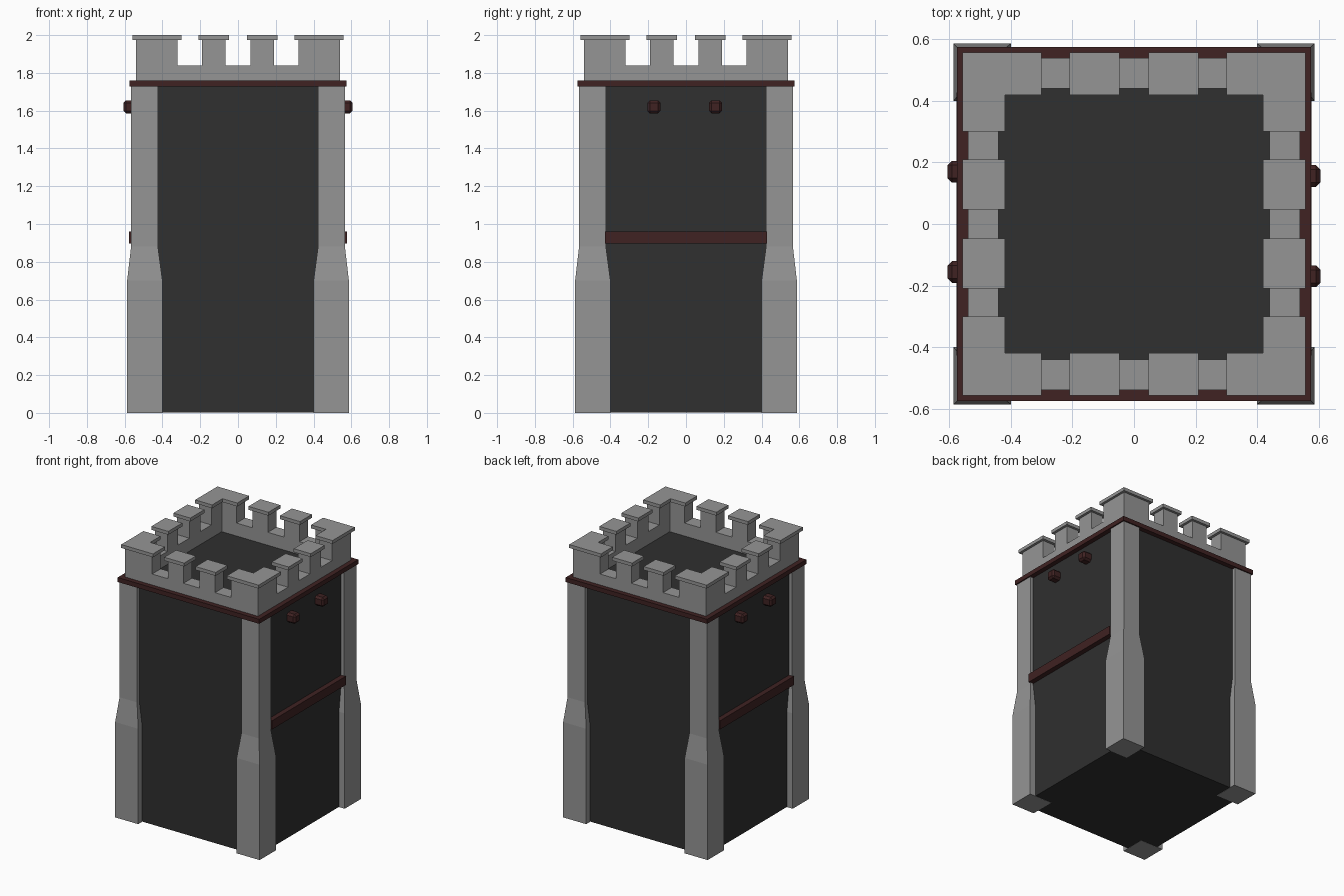
import bpy, bmesh, math
from mathutils import Matrix, Vector

cube = bpy.data.objects.get("Cube")
if cube:
    bpy.data.objects.remove(cube, do_unlink=True)


def material(name, rgb):
    mat = bpy.data.materials.new(name)
    mat.use_nodes = True
    mat.diffuse_color = (*rgb, 1)
    mat.node_tree.nodes["Principled BSDF"].inputs["Base Color"].default_value = (*rgb, 1)
    return mat


STONE = material("light grey stone", (0.30, 0.30, 0.30))
WALL = material("dark slate", (0.029, 0.029, 0.029))
WOOD = material("dark red wood", (0.05, 0.016, 0.016))


def finish(name, bm, mat):
    bmesh.ops.recalc_face_normals(bm, faces=bm.faces)
    mesh = bpy.data.meshes.new(name)
    bm.to_mesh(mesh)
    bm.free()
    mesh.materials.append(mat)
    obj = bpy.data.objects.new(name, mesh)
    bpy.context.collection.objects.link(obj)
    return obj


def box(name, lo, hi, mat, bevel=0):
    bm = bmesh.new()
    lo, hi = Vector(lo), Vector(hi)
    bmesh.ops.create_cube(bm, size=1, matrix=Matrix.Translation((lo + hi) / 2) @ Matrix.Diagonal((*(hi - lo), 1)))
    if bevel:
        bmesh.ops.bevel(bm, geom=bm.edges[:], offset=bevel, segments=1, affect='EDGES')
    return finish(name, bm, mat)


def square_ring(name, outer, inner, z0, z1, mat):
    # Rectangle section swept round four corners
    bm = bmesh.new()
    section = [(inner, z0), (outer, z0), (outer, z1), (inner, z1)]
    loops = []
    for sx, sy in ((1, 1), (-1, 1), (-1, -1), (1, -1)):
        loops.append([bm.verts.new((r * sx, r * sy, z)) for r, z in section])
    for i in range(4):
        a, b = loops[i], loops[(i + 1) % 4]
        for j in range(4):
            k = (j + 1) % 4
            bm.faces.new((a[j], a[k], b[k], b[j]))
    return finish(name, bm, mat)


def loft(name, sections, mat):
    # Stack of matching outlines, each given as (points, height)
    bm = bmesh.new()
    loops = [[bm.verts.new((x, y, z)) for x, y in pts] for pts, z in sections]
    bm.faces.new(loops[0])
    bm.faces.new(loops[-1])
    for a, b in zip(loops, loops[1:]):
        for i in range(len(a)):
            k = (i + 1) % len(a)
            bm.faces.new((a[i], a[k], b[k], b[i]))
    return finish(name, bm, mat)


def turn_copies(obj, count):
    # Repeat a part around the tower axis
    for i in range(1, count):
        twin = obj.copy()
        twin.name = f"{obj.name}_{i + 1}"
        twin.rotation_euler.z = math.tau * i / count
        bpy.context.collection.objects.link(twin)


def square(a, b):
    return [(a, a), (b, a), (b, b), (a, b)]


def corner(outer, inner, end):
    return [(end, inner), (inner, inner), (inner, end), (outer, end), (outer, outer), (end, outer)]


# Main tower block, whose top is the roof floor
box("tower_body", (-0.54, -0.54, 0.001), (0.54, 0.54, 1.745), WALL)

# Corner pillars, wider at the foot
foot, shaft = square(0.4, 0.587), square(0.424, 0.566)
turn_copies(loft("corner_pillar", [(foot, 0), (foot, 0.7), (shaft, 0.88), (shaft, 1.735)], STONE), 4)

# Trim band and parapet wall
square_ring("trim_band", 0.575, 0.46, 1.727, 1.76, WOOD)
square_ring("parapet_wall", 0.54, 0.44, 1.74, 1.84, STONE)

# Corner merlons with overhanging caps
turn_copies(loft("corner_merlon", [(corner(0.54, 0.44, 0.32), z) for z in (1.835, 1.978)], STONE), 4)
turn_copies(loft("corner_cap", [(corner(0.558, 0.42, 0.3), z) for z in (1.975, 2)], STONE), 4)

# Two middle merlons on each side
for side in (-1, 1):
    c = side * 0.128
    turn_copies(box("merlon", (c - 0.063, -0.54, 1.835), (c + 0.063, -0.44, 1.978), STONE), 4)
    turn_copies(box("merlon_cap", (c - 0.081, -0.558, 1.975), (c + 0.081, -0.42, 2), STONE), 4)

# Cross beams and pegs on the left and right sides
turn_copies(box("cross_beam", (0.52, -0.428, 0.896), (0.577, 0.428, 0.96), WOOD), 2)
for y in (-0.17, 0.156):
    turn_copies(box("peg", (0.52, y - 0.035, 1.585), (0.606, y + 0.035, 1.655), WOOD, 0.014), 2)
